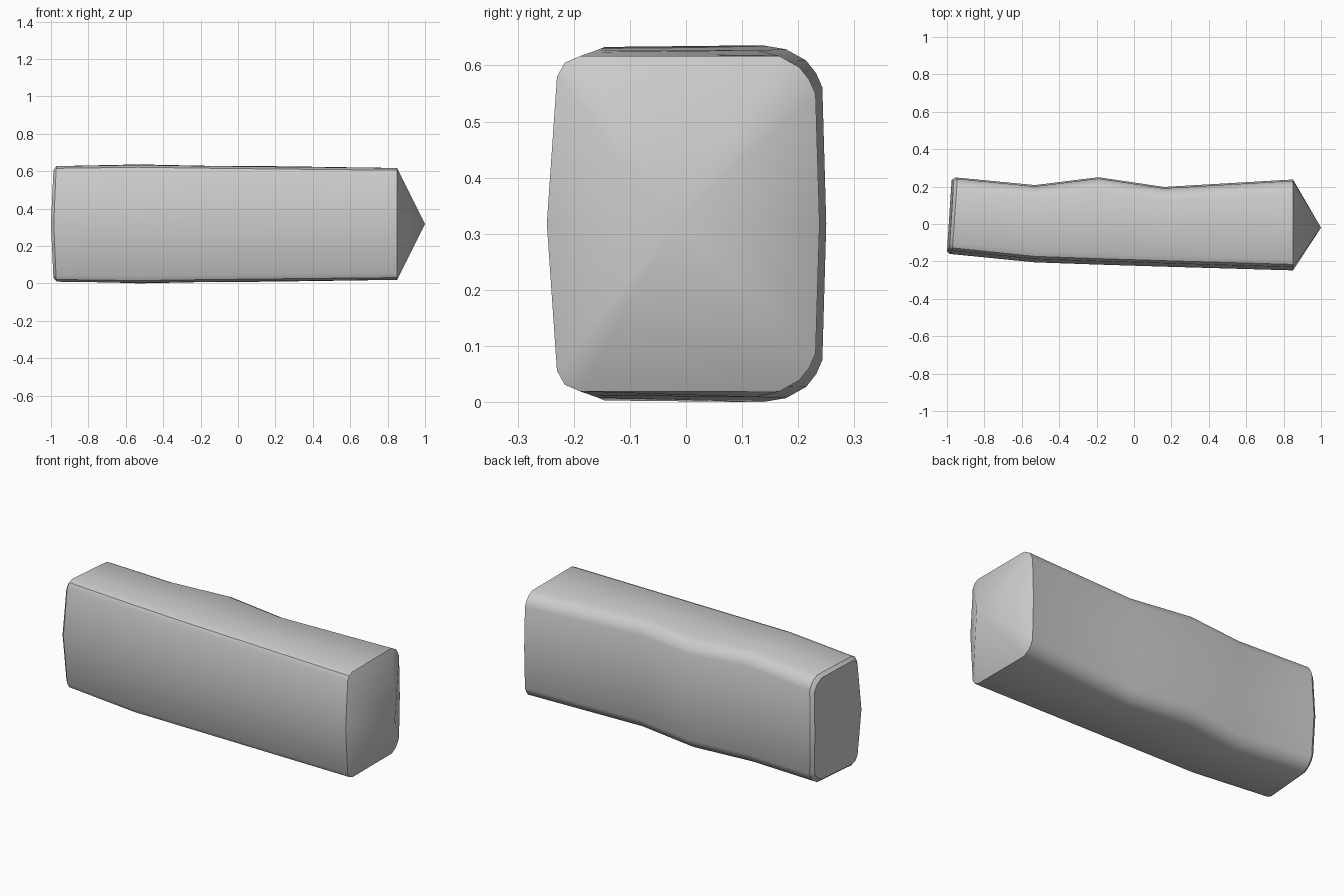
import bpy, bmesh

if "Cube" in bpy.data.objects:
    bpy.data.objects.remove(bpy.data.objects["Cube"])

MID = 0.318  # height of the horizontal symmetry plane


def section(x0, x1, yf, yb, hf, hb, bulge=0.0):
    """Rounded ring from front middle over the top to back middle, mirrored below.
    x0/x1: x at front/back edge, yf/yb: front/back y, hf/hb: half heights."""
    top = [
        (yf, 0.0),
        (yf + 0.018, hf - 0.040),
        (yf + 0.032, hf - 0.015),
        (yf + 0.060, hf - 0.003),
        (yb - 0.072, hb),
        (yb - 0.036, hb - 0.020),
        (yb - 0.018, hb - 0.043),
        (yb - 0.007, hb - 0.068),
        (yb, 0.0),
    ]
    full = top + [(y, -h) for y, h in top[-2:0:-1]]
    pts = []
    for y, h in full:
        t = (y - yf) / (yb - yf)
        pts.append((x0 + (x1 - x0) * t + bulge * abs(h) / hf, y, MID + h))
    return pts


# Cross-sections from the slanted butt end to the base of the point
rings = [
    section(-1.000, -0.975, -0.146, 0.236, 0.296, 0.288, 0.012),
    section(-0.985, -0.955, -0.160, 0.249, 0.312, 0.304, 0.012),
    section(-0.53, -0.53, -0.205, 0.208, 0.318, 0.318),
    section(-0.19, -0.19, -0.217, 0.250, 0.313, 0.311),
    section(0.16, 0.16, -0.228, 0.198, 0.309, 0.309),
    section(0.85, 0.85, -0.248, 0.238, 0.302, 0.299),
]

bm = bmesh.new()
loops = [[bm.verts.new(p) for p in r] for r in rings]
n = len(loops[0])

# Long sides
for a, b in zip(loops, loops[1:]):
    for i in range(n):
        j = (i + 1) % n
        bm.faces.new((a[i], a[j], b[j], b[i]))

# Butt end, split along the middle
half = n // 2
bm.faces.new(loops[0][:half + 1])
bm.faces.new(loops[0][half:] + [loops[0][0]])

# Pointed end
tip = bm.verts.new((1.0, -0.02, MID))
for i in range(n):
    bm.faces.new((loops[-1][i], loops[-1][(i + 1) % n], tip))

bmesh.ops.recalc_face_normals(bm, faces=bm.faces)
mesh = bpy.data.meshes.new("pointed_beam")
bm.to_mesh(mesh)
bm.free()
beam = bpy.data.objects.new("pointed_beam", mesh)
bpy.context.collection.objects.link(beam)

bpy.context.view_layer.objects.active = beam
beam.select_set(True)
bpy.ops.object.shade_smooth_by_angle(angle=0.55)
